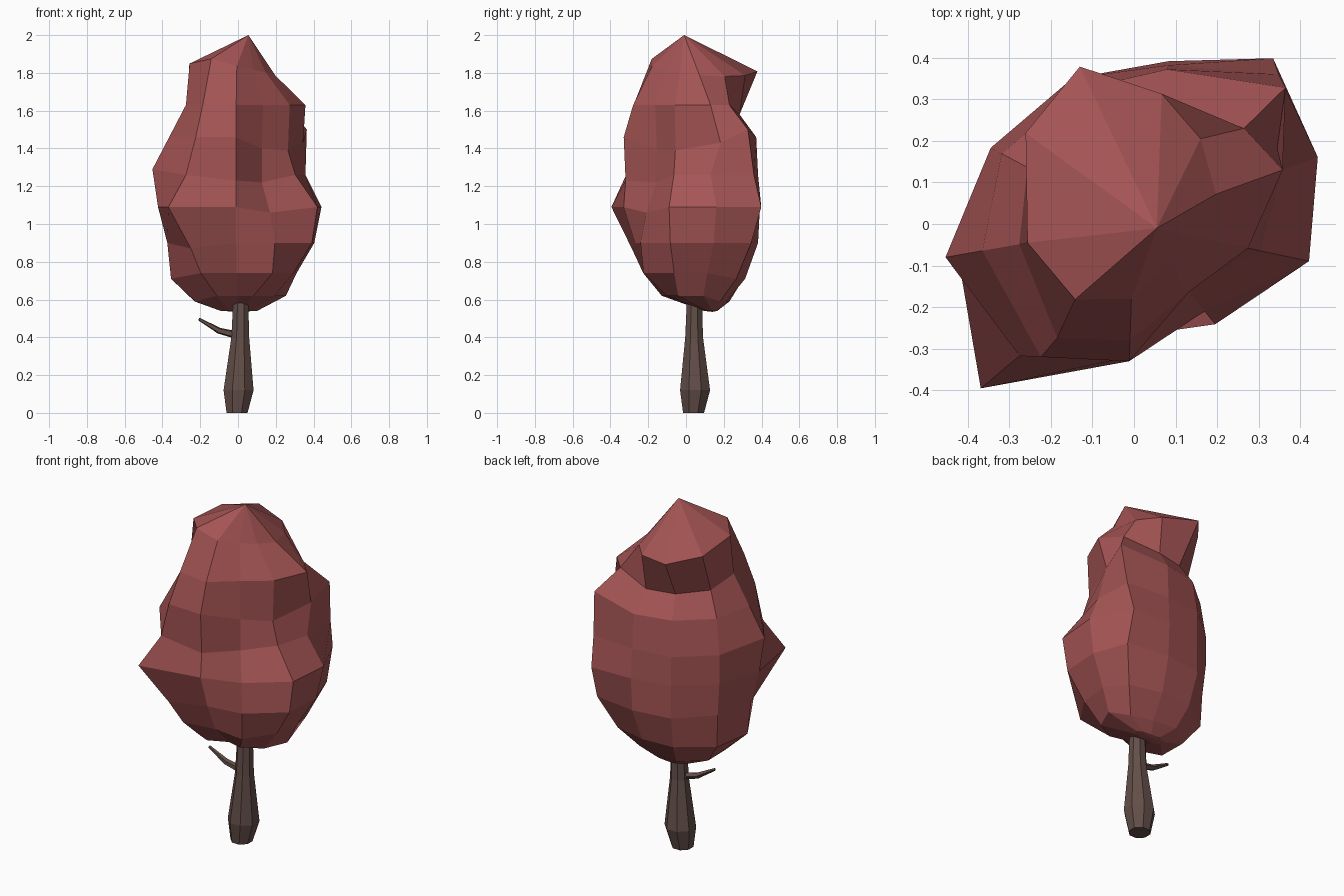
import bpy
import bmesh
from math import cos, sin, radians, tau
from mathutils import Vector

if "Cube" in bpy.data.objects:
    bpy.data.objects.remove(bpy.data.objects["Cube"])


def material(name, color):
    m = bpy.data.materials.new(name)
    m.diffuse_color = (*color, 1)
    m.use_nodes = True
    m.node_tree.nodes["Principled BSDF"].inputs["Base Color"].default_value = m.diffuse_color
    return m


def loft(name, rings, mat, bottom=None, top=None):
    """Skin equal-sized rings of points; close ends with a point or a flat cap."""
    bm = bmesh.new()
    vs = [[bm.verts.new(p) for p in r] for r in rings]
    n = len(vs[0])
    for a, b in zip(vs, vs[1:]):
        for i in range(n):
            j = (i + 1) % n
            bm.faces.new((a[i], a[j], b[j], b[i]))
    for ring, tip in ((vs[0], bottom), (vs[-1], top)):
        if tip:
            t = bm.verts.new(tip)
            for i in range(n):
                bm.faces.new((ring[i], ring[(i + 1) % n], t))
        else:
            bm.faces.new(ring)
    bmesh.ops.recalc_face_normals(bm, faces=bm.faces)
    me = bpy.data.meshes.new(name)
    bm.to_mesh(me)
    bm.free()
    me.materials.append(mat)
    ob = bpy.data.objects.new(name, me)
    bpy.context.collection.objects.link(ob)
    return ob


def tube(name, path, sides, mat, upright=False):
    """Tapered tube along (x, y, z, radius) points."""
    pts = [Vector(p[:3]) for p in path]
    q = Vector((0, 0, 1)).to_track_quat('Z', 'Y') if upright else (pts[-1] - pts[0]).to_track_quat('Z', 'Y')
    rings = [[p + q @ Vector((cos(tau * (i + 0.5) / sides), sin(tau * (i + 0.5) / sides), 0)) * w[3]
              for i in range(sides)] for p, w in zip(pts, path)]
    return loft(name, rings, mat)


leaf = material("leaf_red", (0.38, 0.09, 0.09))
bark = material("bark", (0.125, 0.077, 0.065))

# Canopy: ten irregular columns, one row of radii (in hundredths) per level
angles = [-92, -51, -12, 20, 46, 78, 113, 152, 190, 229]
levels = [
    (0.62, [8, 13, 20, 27, 25, 22, 25, 26, 23, 17]),
    (0.74, [20, 29, 30, 33, 37, 32, 33, 36, 36, 30]),
    (0.90, [27, 31, 40, 43, 48, 39, 38, 37, 38, 38]),
    (1.09, [33, 27, 43, 47, 52, 40, 38, 39, 43, 54]),
    (1.26, [32, 20, 31, 38, 50, 39, 38, 39, 46, 42]),
    (1.46, [33, 20, 27, 39, 49, 38, 35, 36, 37, 39]),
    (1.63, [28, 21, 28, 38, 35, 29, 27, 29, 28, 33]),
    (1.82, [18, 13, 15, 21, 26, 32, 40, 34, 26, 23]),
]
# Local irregularities: (level, column) -> turn in degrees, lift
nudge = {
    (2, 9): (0, -0.03), (3, 4): (4, 0), (3, 9): (-2, 0), (4, 0): (0, -0.03), (4, 1): (0, -0.04),
    (4, 8): (0, 0.03), (3, 1): (0, -0.03),
    (5, 1): (0, -0.06), (5, 2): (0, -0.07), (5, 3): (8, -0.03), (5, 4): (-4, 0.04),
    (5, 9): (6, 0), (6, 4): (-5, 0), (6, 5): (0, -0.05), (6, 6): (0, -0.05),
    (6, 7): (0, -0.03), (6, 9): (7, 0.01), (7, 4): (6, 0), (7, 7): (-12, -0.01), (7, 6): (-4, 0),
    (7, 8): (0, -0.01), (7, 9): (3, 0.02),
}
# Back-left side of the lower canopy sags a little
nudge.update({(k, c): (0, -0.03) for k in (0, 1) for c in (4, 5, 6, 7, 8)})
rings = []
for k, (z, radii) in enumerate(levels):
    ring = []
    for c, r in enumerate(radii):
        turn, lift = nudge.get((k, c), (0, 0))
        a = radians(angles[c] + turn)
        x, y = r / 100 * cos(a), r / 100 * sin(a)
        tilt = -0.14 * x - 0.08 * y if z > 1.8 else 0
        ring.append((x, y, z + tilt + lift))
    rings.append(ring)
# Narrow blunt underside
rings.insert(0, [(0.4 * x, 0.12 + 0.2 * y, 0.54) for x, y, z in rings[0]])
loft("canopy", rings, leaf, bottom=(0, 0.14, 0.535), top=(0.055, -0.01, 2.0))

# Trunk with flared foot
tube("trunk", [(-0.005, 0.04, 0, 0.06), (0.003, 0.048, 0.12, 0.086),
               (0.012, 0.043, 0.40, 0.051), (0.015, 0.045, 0.65, 0.041)], 8, bark, upright=True)

# Small side branch
tube("branch", [(0.0, 0.04, 0.41, 0.022), (-0.10, 0.035, 0.435, 0.017),
                (-0.207, 0.03, 0.497, 0.008)], 5, bark)
